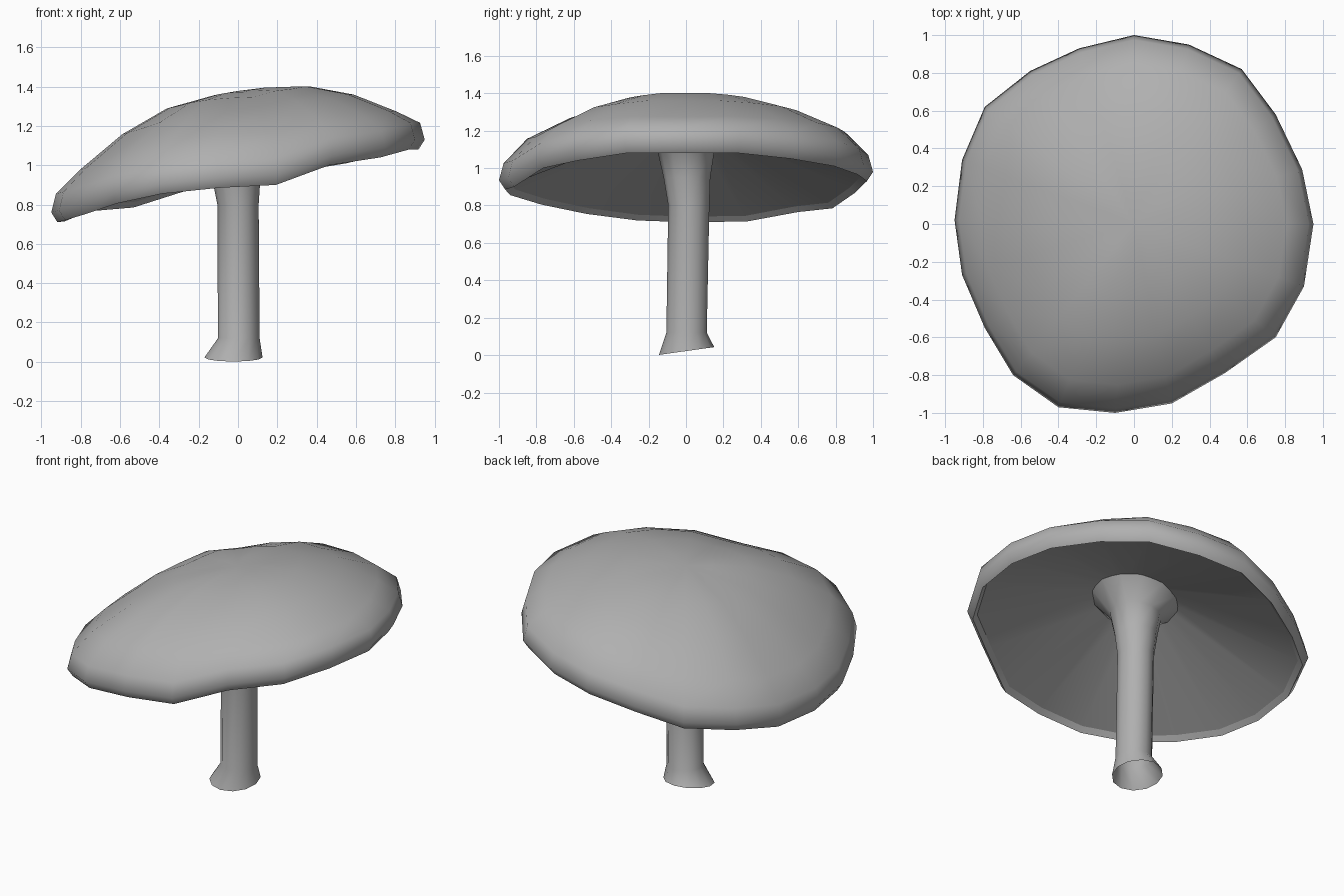
import bpy, bmesh
from math import cos, sin, tau, radians

if "Cube" in bpy.data.objects:
    bpy.data.objects.remove(bpy.data.objects["Cube"])

grey = bpy.data.materials.new("mid_grey")
grey.diffuse_color = (.435, .435, .435, 1)
grey.use_nodes = True
grey.node_tree.nodes["Principled BSDF"].inputs["Base Color"].default_value = grey.diffuse_color


def loft(name, rings, tip=None):
    """Skin a list of closed rings, listed so that faces point outward."""
    bm = bmesh.new()
    loops = [[bm.verts.new(p) for p in ring] for ring in rings]
    n = len(loops[0])
    for a, b in zip(loops, loops[1:]):
        for i in range(n):
            j = (i + 1) % n
            bm.faces.new((a[i], a[j], b[j], b[i]))
    if tip:
        t = bm.verts.new(tip)
        for i in range(n):
            bm.faces.new((loops[-1][i], loops[-1][(i + 1) % n], t))
    mesh = bpy.data.meshes.new(name)
    bm.to_mesh(mesh)
    bm.free()
    mesh.materials.append(grey)
    ob = bpy.data.objects.new(name, mesh)
    bpy.context.collection.objects.link(ob)
    bpy.ops.object.select_all(action='DESELECT')
    ob.select_set(True)
    bpy.context.view_layer.objects.active = ob
    bpy.ops.object.shade_smooth_by_angle(angle=radians(60))
    return ob


# Uneven tilted cap rim, counter-clockwise: x, y, height of lower edge
rim = [(.95, 0, 1.08), (.89, .29, 1.08), (.75, .58, 1.05), (.57, .82, 1.01),
       (.29, .95, .965), (0, 1, .93), (-.29, .93, .865), (-.55, .81, .785),
       (-.79, .62, .765), (-.91, .34, .715), (-.95, .02, .71), (-.91, -.27, .72),
       (-.79, -.55, .755), (-.64, -.80, .805), (-.40, -.97, .855), (-.10, -1, .885),
       (.20, -.95, .90), (.48, -.79, 1.0), (.75, -.60, 1.04), (.90, -.33, 1.08)]


def dome_ring(s, h, tilt, bow):
    return [(x * s, y * s, .95 + s * tilt * (z - .9) + h + bow * s * s * (y * y - x * x))
            for x, y, z in rim]


def edge_ring(s, h):
    return [(x * s, y * s, z + h) for x, y, z in rim]


# Cap: inner lip, lower edge, then the dome up to its crown
# scale of rim outline, height, share of tilt, side-to-side bow
dome = [(1, 0, 1, 0), (.975, .09, 1, 0), (.85, .197, .95, .03),
        (.62, .318, .88, .02), (.38, .397, .8, 0), (.15, .423, .8, 0)]
loft("cap", [edge_ring(.94, .03), edge_ring(.967, 0)] + [dome_ring(*d) for d in dome],
     (0, 0, .95 + .428))

# Underside: shallow cone from the lip to inside the top of the stem
collar = [(x * .2, y * .2, 1.2 + .2 * x * .2) for x, y, z in rim]
loft("cap_underside", [collar, edge_ring(.94, .03)])

# Stem: open tube with a flared foot and a flared collar
# centre x, centre y, radius x, radius y, z, slope in x, slope in y
profile = [(-.023, .003, .148, .148, .022, 0, .14), (.004, .003, .106, .108, .12, 0, 0),
           (0, .015, .105, .11, .80, 0, 0), (-.01, .005, .125, .125, .95, 0, 0),
           (-.01, 0, .15, .15, 1.08, .1, 0), (-.01, 0, .255, .26, 1.185, .2, 0)]
rings = []
for cx, cy, rx, ry, z, sx, sy in profile:
    ring = []
    for k in range(12):
        x, y = rx * cos(tau * k / 12), ry * sin(tau * k / 12)
        ring.append((cx + x, cy + y, z + sx * x + sy * y))
    rings.append(ring)
loft("stem", rings)
